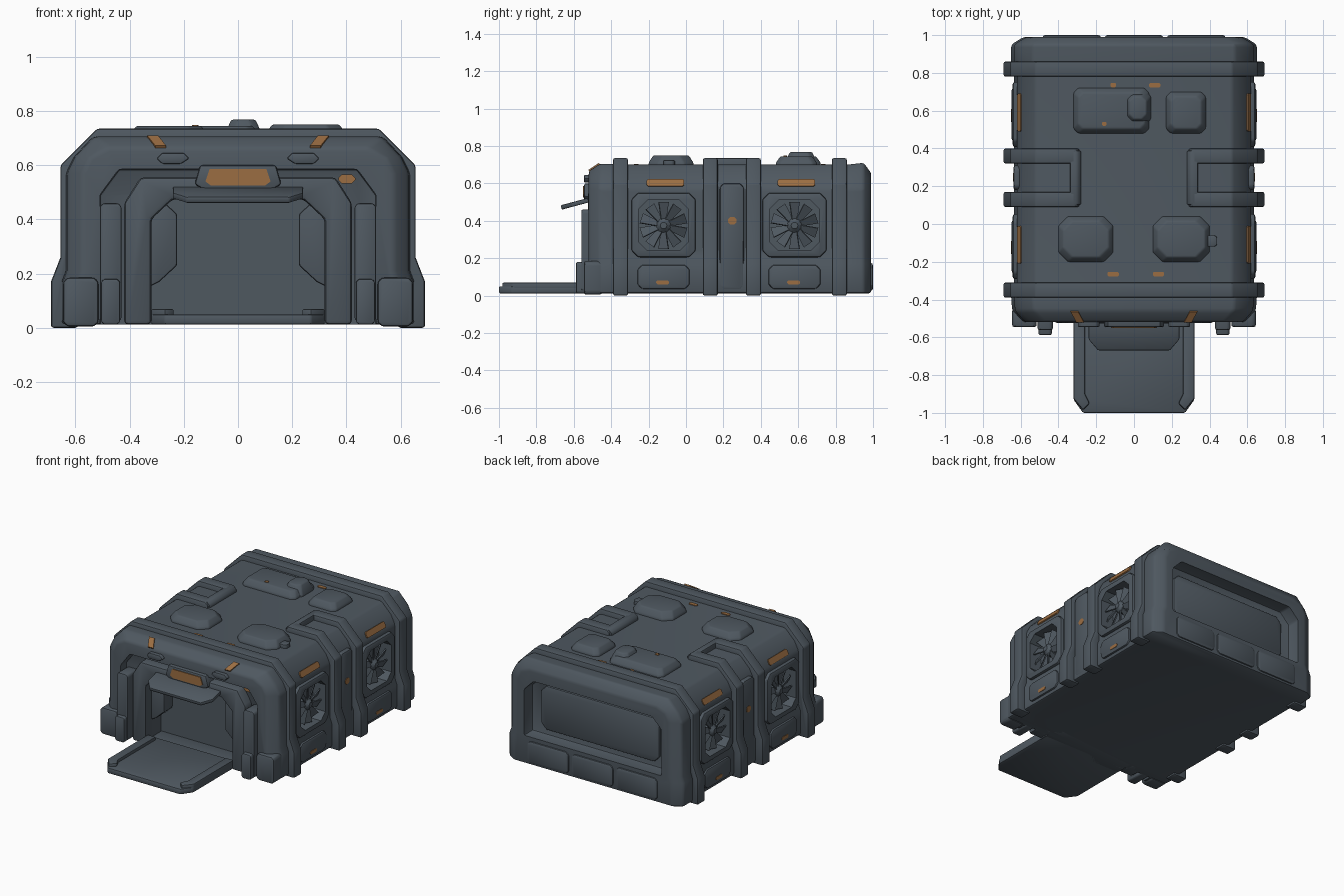
import bpy, bmesh, math
from mathutils import Matrix, Vector

if "Cube" in bpy.data.objects:
    bpy.data.objects.remove(bpy.data.objects["Cube"])

def material(name, col):
    m = bpy.data.materials.new(name)
    m.diffuse_color = (*col, 1)
    m.use_nodes = True
    m.node_tree.nodes["Principled BSDF"].inputs["Base Color"].default_value = m.diffuse_color
    return m

STEEL = material("slate grey", (0.078, 0.098, 0.118))
ORANGE = material("worn orange", (0.33, 0.155, 0.055))
T, R = Matrix.Translation, Matrix.Rotation

def rings(bm, loops):
    """Skin closed loops of points, capped at both ends."""
    vs = [[bm.verts.new(p) for p in lp] for lp in loops]
    n = len(vs[0])
    fs = [bm.faces.new(vs[0]), bm.faces.new(vs[-1])]
    for a, b in zip(vs, vs[1:]):
        fs += [bm.faces.new((a[i], a[(i + 1) % n], b[(i + 1) % n], b[i])) for i in range(n)]
    bmesh.ops.recalc_face_normals(bm, faces=fs)

def prism(bm, pts, axis, a, b, M=Matrix()):
    f = {'x': lambda u, v, t: (t, u, v), 'y': lambda u, v, t: (u, t, v), 'z': lambda u, v, t: (u, v, t)}[axis]
    rings(bm, [[M @ Vector(f(u, v, t)) for u, v in pts] for t in (a, b)])

def finish(name, bm, mat=STEEL, bevel=0.0, seg=2):
    me = bpy.data.meshes.new(name)
    bm.to_mesh(me)
    bm.free()
    me.materials.append(mat)
    ob = bpy.data.objects.new(name, me)
    bpy.context.collection.objects.link(ob)
    if bevel:
        m = ob.modifiers.new("bevel", 'BEVEL')
        m.width, m.segments, m.angle_limit = bevel, seg, math.radians(25)
    return ob

def part(name, pts, axis, a, b, mat=STEEL, bevel=0.012, M=Matrix()):
    bm = bmesh.new()
    prism(bm, pts, axis, a, b, M)
    return finish(name, bm, mat, bevel)

def rect(u0, u1, v0, v1, c=0.0):
    if not c:
        return [(u0, v0), (u1, v0), (u1, v1), (u0, v1)]
    return [(u0 + c, v0), (u1 - c, v0), (u1, v0 + c), (u1, v1 - c),
            (u1 - c, v1), (u0 + c, v1), (u0, v1 - c), (u0, v0 + c)]

def sym(half):
    """Mirror a half profile (outer bottom up to the top) across x = 0."""
    return half + [(-x, z) for x, z in reversed(half)]

def apply_all(ob):
    bpy.context.view_layer.objects.active = ob
    for m in list(ob.modifiers):
        bpy.ops.object.modifier_apply(modifier=m.name)

def cut(ob, cutters):
    apply_all(ob)
    for c in cutters:
        apply_all(c)
        m = ob.modifiers.new("cut", 'BOOLEAN')
        m.operation, m.solver, m.object = 'DIFFERENCE', 'EXACT', c
        apply_all(ob)
        bpy.data.objects.remove(c)

# Main hull: lofted along y with bevelled ends
def section(y, w, top):
    half = [(w + .015, .012), (w + .015, .17), (w, .21), (w, .57), (w - .03, .63), (w - .1, top)]
    return [(x, y, z) for x, z in sym(half)]

bm = bmesh.new()
rings(bm, [section(*s) for s in ((-.52, .575, .665), (-.46, .63, .705), (-.39, .635, .705), (-.31, .62, .70),
                                 (.78, .62, .70), (.86, .635, .70), (.95, .635, .71), (.99, .57, .655))])
hull = finish("hull", bm, STEEL, 0.014)
FANS = (-.12, .58)
cutters = [
    part("front_recess_cutter", sym([(.51, -.1), (.51, .49), (.44, .585)]), 'y', -.8, -.455, bevel=.01),
    part("door_cutter", sym([(.32, .03), (.32, .42), (.25, .49)]), 'y', -.8, -.36, bevel=0),
    part("rear_cutter", sym([(.51, .2), (.51, .51), (.44, .58)]), 'y', .9, 1.2, bevel=.01)]
for s in (1, -1):
    for y in FANS:
        cutters.append(part("fan_well_cutter", rect(y - .13, y + .13, .24, .51, .045), 'x', s * .55, s * .8, bevel=0))
cut(hull, cutters)

# Cross ribs: two full arches, two pairs of half arches
OUTER = [(.69, 0), (.69, .17), (.655, .26), (.655, .60), (.52, .735)]
INNER = [(.50, .66), (.57, .58), (.59, .26), (.59, 0)]
for nm, y in (("front_rib", -.39), ("rear_rib", .78)):
    pts = OUTER + [(-x, z) for x, z in OUTER[::-1]] + [(-x, z) for x, z in INNER[::-1]] + INNER
    part(nm, pts, 'y', y, y + .08, bevel=.01)
for s in (1, -1):
    for y in (.09, .32):
        pts = [(s * x, z) for x, z in OUTER + [(.31, .735), (.29, .715), (.29, .66)] + INNER]
        part("middle_rib", pts, 'y', y, y + .08, bevel=.01)
    part("roof_link", [(s * x, z) for x, z in ((.28, .66), (.28, .715), (.30, .735), (.34, .735), (.34, .66))],
         'y', .10, .39, bevel=.01)
    # Plates between the middle ribs
    part("side_plate", rect(.18, .31, .03, .60, .02), 'x', s * .60, s * .638)

# Side fan bays
for s in (1, -1):
    for y in FANS:
        frame = part("fan_frame", rect(y - .172, y + .172, .205, .55, .035), 'x', s * .59, s * .642)
        cut(frame, [part("frame_cutter", rect(y - .13, y + .13, .24, .51, .045), 'x', s * .5, s * .8, bevel=0)])
        part("skirt_panel", rect(y - .14, y + .14, .035, .165, .025), 'x', s * .60, s * .648)
        bm = bmesh.new()
        for i in range(10):
            M = T((s * .60, y, .375)) @ R(i * math.tau / 10, 4, 'X') @ R(math.radians(28), 4, 'Z')
            prism(bm, [(-.012, .015), (.012, .015), (.03, .125), (-.03, .125)], 'x', -.004, .004, M)
        hub = [[(s * x, y + r * math.cos(k * math.tau / 10), .375 + r * math.sin(k * math.tau / 10))
                for k in range(10)] for x, r in ((.55, .04), (.605, .04), (.625, .018))]
        rings(bm, hub)
        finish("fan", bm)
        part("side_stripe", rect(-.1, .1, -.02, .02, .008), 'x', -.003, .005, ORANGE, 0,
             T((s * .607, y + .01, .603)) @ R(-s * math.radians(26), 4, 'Y'))
        part("skirt_mark", rect(y - .04, y + .03, .06, .082, .008), 'x', s * .645, s * .651, ORANGE, 0)
    part("plate_mark", rect(.225, .27, .38, .42, .012), 'x', s * .634, s * .641, ORANGE, 0)

# Roof units: x0, x1, y0, y1, top
for x0, x1, y0, y1, top in ((-.32, .08, .48, .72, .745), (-.05, .09, .53, .70, .768), (.17, .38, .48, .70, .745),
                            (-.40, -.11, -.20, .04, .745), (.10, .40, -.20, .04, .75)):
    c = .05 if y0 < 0 else .025
    bm = bmesh.new()
    rings(bm, [[(x, y, z) for x, y in rect(x0 + d, x1 - d, y0 + d, y1 - d, c)]
               for z, d in ((.68, 0), (.71, 0), (top, .025))])
    finish("roof_unit", bm, STEEL, .008)
part("roof_vent_stub", rect(.38, .44, -.12, -.06, .012), 'z', .69, .725, bevel=.006)
for x, y, w in ((-.11, -.265, .06), (.13, -.265, .06), (.11, .735, .06), (-.11, .735, .03)):
    part("roof_mark", rect(x - w / 2, x + w / 2, y - .012, y + .012, .006), 'z', .698, .705, ORANGE, 0)
part("unit_mark", rect(-.17, -.145, .52, .54, .005), 'z', .744, .749, ORANGE, 0)

# Front entrance frame and its header
out = [(.42, .012), (.42, .46), (.36, .555)]
inn = [(.24, .475), (.32, .40), (.32, .012)]
part("door_frame", out + [(-x, z) for x, z in out[::-1]] + [(-x, z) for x, z in inn[::-1]] + inn,
     'y', -.525, -.40, bevel=.015)
part("header_block", sym([(.12, .505), (.16, .53), (.14, .60)]), 'y', -.545, -.45, bevel=.01)
part("header_plate", sym([(.10, .525), (.12, .54), (.105, .585)]), 'y', -.55, -.542, ORANGE, 0)
part("round_mark", rect(.37, .433, .533, .566, .013), 'y', -.464, -.453, ORANGE, 0)
part("door_canopy", [(-.24, .07), (.24, .07), (.24, -.02), (.19, -.08), (-.19, -.08), (-.24, -.02)],
     'z', -.012, .012, bevel=.006, M=T((0, -.59, .492)) @ R(math.radians(15), 4, 'X'))
part("threshold", rect(-.32, .32, .012, .04), 'y', -.54, -.35, bevel=.006)

for s in (1, -1):
    # Pillars, jamb pads, clips and corner stripes beside the door
    part("pillar", rect(s * .47 - .04, s * .47 + .04, .02, .46, .012), 'y', -.56, -.44, bevel=.008)
    part("pillar_foot", rect(s * .47 - .035, s * .47 + .035, .012, .18, .01), 'y', -.587, -.45, bevel=.008)
    part("corner_foot", rect(s * .58 - .065, s * .58 + .065, .005, .185, .015), 'y', -.545, -.45, bevel=.015)
    part("jamb_pad", [(s * x, z) for x, z in ((.33, .15), (.29, .17), (.225, .23), (.225, .42), (.28, .47), (.33, .47))],
         'y', -.46, -.37, bevel=.008)
    part("clip", [(s * x, z) for x, z in ((.18, .625), (.21, .605), (.28, .605), (.30, .625), (.28, .645), (.2, .645))],
         'y', -.545, -.50, bevel=.006)
    part("corner_stripe", [(s * x, v) for x, v in ((.265, -.034), (.305, -.034), (.335, .034), (.295, .034))],
         'z', -.004, .007, ORANGE, 0, T((0, -.49, .685)) @ R(math.atan2(.04, .06), 4, 'X') @ Matrix.Scale(-1, 4, (1, 0, 0)))

# Loading ramp with raised side rails
part("ramp", [(-.32, -.47), (.32, -.47), (.32, -.93), (.27, -1), (-.27, -1), (-.32, -.93)], 'z', .012, .05, bevel=.008)
for s in (1, -1):
    part("ramp_rail", [(s * x, y) for x, y in ((.32, -.50), (.26, -.50), (.26, -.90), (.235, -.95), (.27, -.985), (.32, -.925))],
         'z', .03, .07, bevel=.008)

# Rear bumper blocks and recess panel
for x in (-.33, 0, .33):
    part("rear_bumper", rect(x - .155, x + .155, .025, .175, .02), 'y', .93, 1.0, bevel=.014)
part("rear_panel", rect(-.44, .44, .235, .53, .04), 'y', .88, .912, bevel=.008)

# Smooth shading with hard edges kept
bpy.ops.object.select_all(action='DESELECT')
for ob in list(bpy.context.scene.objects):
    apply_all(ob)
    ob.select_set(True)
bpy.ops.object.shade_smooth_by_angle(angle=math.radians(35))
